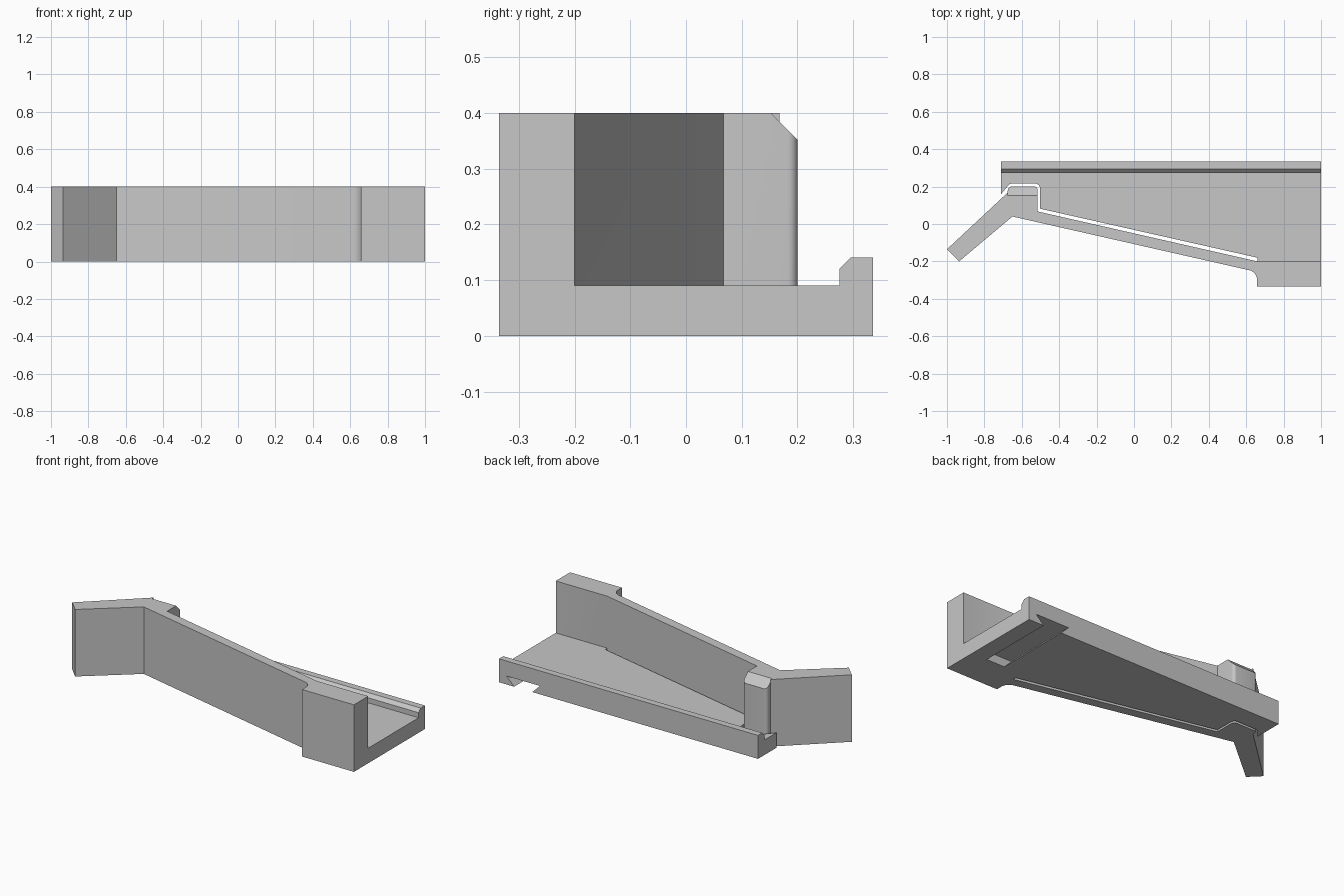
import bpy, bmesh, math
from mathutils import Matrix, Vector

cube = bpy.data.objects.get("Cube")
if cube:
    bpy.data.objects.remove(cube, do_unlink=True)

grey = bpy.data.materials.new("light_grey")
grey.use_nodes = True
colour = (0.57, 0.57, 0.57, 1)
grey.diffuse_color = colour
grey.node_tree.nodes["Principled BSDF"].inputs["Base Color"].default_value = colour

# Maps (profile u, profile v, depth) to world axes
AXES = {
    "z": lambda u, v, d: Vector((u, v, d)),
    "x": lambda u, v, d: Vector((d, u, v)),
    "y": lambda u, v, d: Vector((u, d, v)),
}


def prism(name, profile, start, end, axis="z"):
    """Extrude a closed profile along one axis."""
    bm = bmesh.new()
    place = AXES[axis]
    face = bm.faces.new([bm.verts.new(place(u, v, start)) for u, v in profile])
    ext = bmesh.ops.extrude_face_region(bm, geom=[face])
    verts = [e for e in ext["geom"] if isinstance(e, bmesh.types.BMVert)]
    bmesh.ops.translate(bm, verts=verts, vec=place(0, 0, end - start))
    bmesh.ops.recalc_face_normals(bm, faces=bm.faces[:])
    mesh = bpy.data.meshes.new(name)
    bm.to_mesh(mesh)
    bm.free()
    mesh.materials.append(grey)
    obj = bpy.data.objects.new(name, mesh)
    bpy.context.collection.objects.link(obj)
    return obj


def combine(target, other, operation):
    """Apply a boolean and remove the helper."""
    other.hide_render = True
    mod = target.modifiers.new(operation.title(), "BOOLEAN")
    mod.operation = operation
    mod.solver = "EXACT"
    mod.object = other
    bpy.context.view_layer.objects.active = target
    bpy.ops.object.modifier_apply(modifier=mod.name)
    bpy.data.objects.remove(other, do_unlink=True)


def arc(cx, cy, r, a0, a1, steps=6):
    """Points on an arc, angles in degrees."""
    angles = [math.radians(a0 + (a1 - a0) * i / steps) for i in range(steps + 1)]
    return [(cx + r * math.cos(a), cy + r * math.sin(a)) for a in angles]


# Base tray with a chamfered rear rail
body = prism("clip_body", [(-0.22, 0), (0.335, 0), (0.335, 0.14), (0.295, 0.14),
                           (0.275, 0.12), (0.275, 0.09), (-0.22, 0.09)],
             -0.71, 1, "x")

# Front edge of the tray follows the arm, leaving a narrow slot
slot_edge = ([(0.66, -0.4), (0.66, -0.18), (-0.503, 0.082)]
             + arc(-0.528, 0.191, 0.025, 0, 90)
             + arc(-0.652, 0.191, 0.025, 90, 135)
             + [(-0.72, 0.149), (-0.8, 0.08), (-0.8, -0.4)])
combine(body, prism("slot_cutter", slot_edge, -0.1, 0.3), "DIFFERENCE")

# Dovetail groove underneath, open at the rear
dovetail = [(0.89, -0.02), (0.9, 0), (0.95, 0.05),
            (0.73, 0.05), (0.78, 0), (0.79, -0.02)]
combine(body, prism("groove_cutter", dovetail, -0.13, 0.5, "y"), "DIFFERENCE")

# Spring arm with end block, hook and bent lever
arm_outline = ([(1, -0.335), (1, -0.2), (0.66, -0.2), (-0.515, 0.067)]
               + arc(-0.533, 0.182, 0.018, 0, 90)
               + arc(-0.655, 0.18, 0.02, 90, 180)
               + [(-0.675, 0.168), (-1, -0.135), (-0.935, -0.2), (-0.65, 0.04)]
               + arc(0.605, -0.299, 0.053, 77, 0)
               + [(0.658, -0.335)])
arm = prism("spring_arm", arm_outline, 0, 0.4)

# Chamfer on top of the hook
chamfer = [(0.152, 0.4), (0.142, 0.41), (0.25, 0.41), (0.25, 0.302)]
combine(arm, prism("chamfer_cutter", chamfer, -0.6755, -0.4, "x"), "DIFFERENCE")
combine(body, arm, "UNION")

# Smooth fillets, keep hard edges
bpy.ops.object.select_all(action="DESELECT")
body.select_set(True)
bpy.context.view_layer.objects.active = body
bpy.ops.object.shade_smooth_by_angle(angle=math.radians(30))
